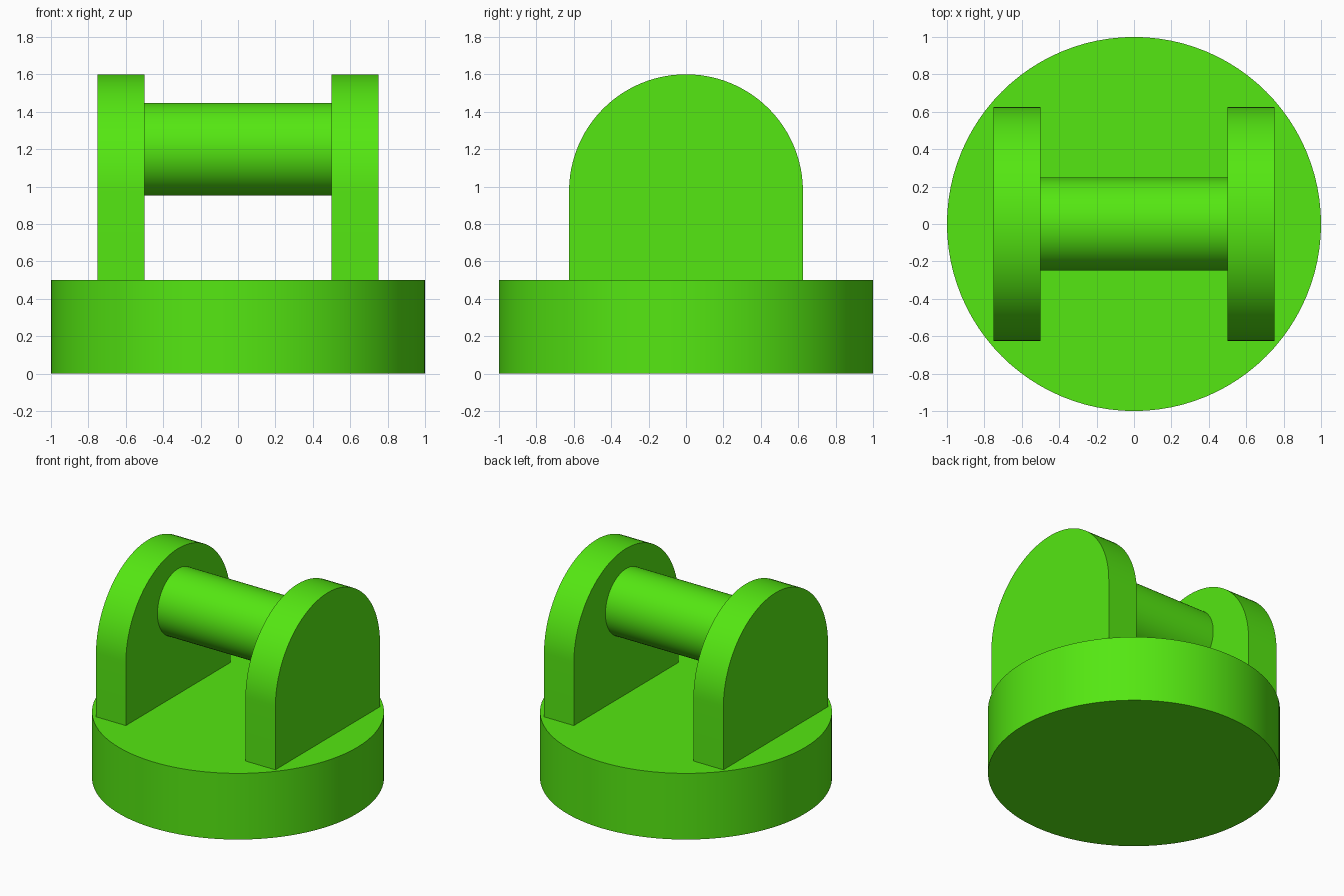
import bpy
import bmesh
from math import pi, sin, cos, radians

if "Cube" in bpy.data.objects:
    bpy.data.objects.remove(bpy.data.objects["Cube"])

green = bpy.data.materials.new("green")
green.diffuse_color = (0.09, 0.8, 0.006, 1)
green.use_nodes = True
green.node_tree.nodes["Principled BSDF"].inputs["Base Color"].default_value = green.diffuse_color


def prism(name, profile, offset):
    """Extrude a closed profile of 3D points along offset."""
    bm = bmesh.new()
    face = bm.faces.new([bm.verts.new(p) for p in profile])
    ext = bmesh.ops.extrude_face_region(bm, geom=[face], use_keep_orig=True)
    moved = [v for v in ext["geom"] if isinstance(v, bmesh.types.BMVert)]
    bmesh.ops.translate(bm, verts=moved, vec=offset)
    bmesh.ops.recalc_face_normals(bm, faces=bm.faces)
    mesh = bpy.data.meshes.new(name)
    bm.to_mesh(mesh)
    bm.free()
    mesh.materials.append(green)
    obj = bpy.data.objects.new(name, mesh)
    bpy.context.collection.objects.link(obj)
    bpy.ops.object.select_all(action='DESELECT')
    obj.select_set(True)
    bpy.context.view_layer.objects.active = obj
    bpy.ops.object.shade_smooth_by_angle(angle=radians(30))
    return obj


def arc(radius, start, end, steps):
    return [(radius * cos(start + (end - start) * i / steps),
             radius * sin(start + (end - start) * i / steps)) for i in range(steps + 1)]


# Round base
prism("base", [(x, y, 0) for x, y in arc(1, 0, 2 * pi, 96)[:-1]], (0, 0, 0.5))

# Two upright cheeks with rounded tops
for side, x in (("left", -0.75), ("right", 0.5)):
    outline = [(x, -0.625, 0.5), (x, 0.625, 0.5)]
    outline += [(x, y, 0.975 + z) for y, z in arc(0.625, 0, pi, 48)]
    prism(side + "_cheek", outline, (0.25, 0, 0))

# Cross pin between the cheeks
prism("pin", [(-0.5, y, 1.2 + z) for y, z in arc(0.248, 0, 2 * pi, 64)[:-1]], (1, 0, 0))
